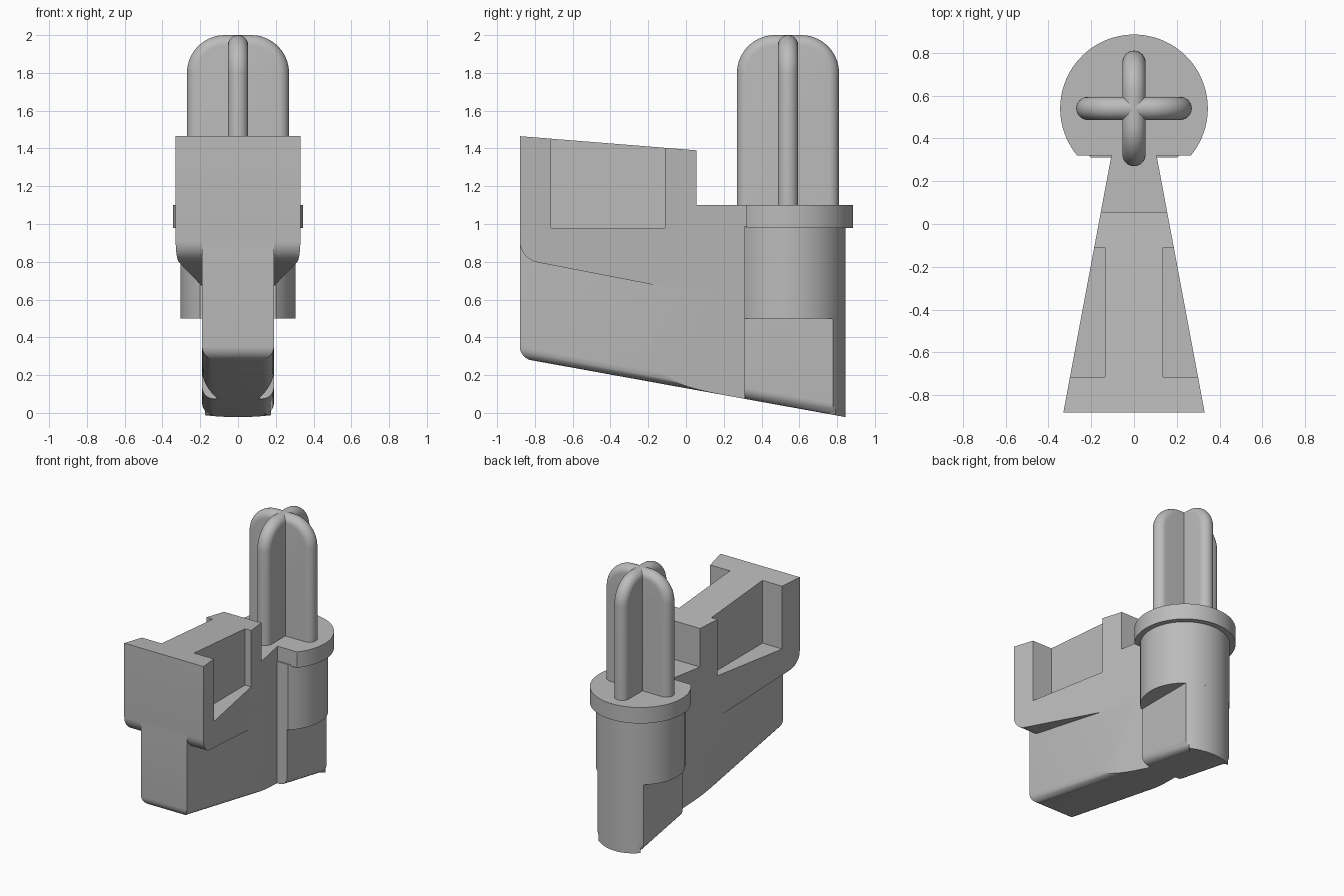
import bpy, bmesh
from math import sin, cos, pi, asin, sqrt, radians

cube = bpy.data.objects.get("Cube")
if cube:
    bpy.data.objects.remove(cube, do_unlink=True)

grey = bpy.data.materials.new("plain grey")
grey.use_nodes = True
grey.diffuse_color = (0.5, 0.5, 0.5, 1)
grey.node_tree.nodes["Principled BSDF"].inputs["Base Color"].default_value = (0.5, 0.5, 0.5, 1)

FRONT, AXIS_Y, KEEL = -0.88, 0.54, 0.19


def half_width(y):
    return 0.33 - 0.187 * (y - FRONT)


def underside(y):
    return 0.29 - 0.181 * (y - FRONT)


def finish(name, bm):
    bmesh.ops.recalc_face_normals(bm, faces=bm.faces)
    mesh = bpy.data.meshes.new(name)
    bm.to_mesh(mesh)
    bm.free()
    mesh.materials.append(grey)
    obj = bpy.data.objects.new(name, mesh)
    bpy.context.collection.objects.link(obj)
    return obj


def loft(name, rings, bevel_bottom=0):
    """Join equal rings of points and cap both ends."""
    bm = bmesh.new()
    loops = [[bm.verts.new(p) for p in ring] for ring in rings]
    n = len(loops[0])
    for a, b in zip(loops, loops[1:]):
        for i in range(n):
            j = (i + 1) % n
            bm.faces.new((a[i], a[j], b[j], b[i]))
    bottom = bm.faces.new(loops[0])
    bm.faces.new(loops[-1])
    if bevel_bottom:
        bmesh.ops.bevel(bm, geom=list(bottom.edges), offset=bevel_bottom,
                        segments=6, profile=0.5, affect='EDGES', clamp_overlap=False)
    return finish(name, bm)


def prism(name, plan, z0, z1):
    return loft(name, [[(x, y, z) for x, y in plan] for z in (z0, z1)])


def box(name, x0, x1, y0, y1, z0, z1):
    return prism(name, [(x0, y0), (x1, y0), (x1, y1), (x0, y1)], z0, z1)


def boolean(obj, cutter, operation):
    mod = obj.modifiers.new("cut", 'BOOLEAN')
    mod.object, mod.operation, mod.solver = cutter, operation, 'EXACT'
    bpy.context.view_layer.objects.active = obj
    bpy.ops.object.modifier_apply(modifier=mod.name)
    bpy.data.objects.remove(cutter, do_unlink=True)


def smooth(obj):
    bpy.ops.object.select_all(action='DESELECT')
    obj.select_set(True)
    bpy.context.view_layer.objects.active = obj
    bpy.ops.object.shade_smooth_by_angle(angle=radians(30))


def arc(radius, start, end, steps, cx=0, cy=AXIS_Y):
    angles = [start + (end - start) * i / steps for i in range(steps + 1)]
    return [(cx + radius * cos(a), cy + radius * sin(a)) for a in angles]


def cut_disc(radius, chord_y):
    """Circle plan with its front sliced flat."""
    a = asin((chord_y - AXIS_Y) / radius)
    return arc(radius, a, pi - a, 64)


# Tapered upper block, with rounded lower front corner
profile = [(FRONT, 1.465), (0.055, 1.39), (0.055, 1.10), (0.35, 1.10), (0.35, 0.67), (-0.13, 0.67)]
profile += [(FRONT + 0.115 * (1 - sin(t)), 0.91 - 0.115 * cos(t))
            for t in [radians(10 + 10 * i) for i in range(9)]]
body = loft("tapered_body", [[(s * half_width(y), y, z) for y, z in profile] for s in (-1, 1)])

# Open pockets on both flanks
for side in (-1, 1):
    x0, x1 = sorted((side * 0.135, side))
    boolean(body, box("pocket_cutter", x0, x1, -0.715, -0.11, 0.98, 2), 'DIFFERENCE')
smooth(body)

# Narrow keel with a sloping, rounded underside and a curved back
RADIUS = 0.305
a = asin(sqrt(RADIUS ** 2 - KEEL ** 2) / RADIUS)
plan = [(-KEEL, FRONT), (KEEL, FRONT)] + arc(RADIUS, a, pi - a, 20)
keel = loft("keel", [[(x, y, underside(y)) for x, y in plan],
                     [(x, y, 0.95) for x, y in plan]], bevel_bottom=0.06)
outline = [(half_width(-1), -1), (half_width(0.31), 0.31), (0.5, 0.31), (0.5, 1)]
outline += [(-x, y) for x, y in reversed(outline)]
boolean(keel, prism("taper_cutter", outline, -1, 2), 'INTERSECT')
smooth(keel)

# Round column and its flange
smooth(prism("column", cut_disc(RADIUS, 0.31), 0.50, 0.99))
smooth(prism("flange", cut_disc(0.345, 0.32), 0.98, 1.10))


# Crossed fins with fully rounded rims
def fin(name, along_x):
    rings, r = [], 0.054
    for k in range(-8, 9):
        t = k * pi / 16
        inset, depth = r * (1 - cos(t)), r * sin(t)
        w, c = 0.27 - inset, 0.20 - inset
        edge = [(w, 1.09)] + arc(c, 0, pi / 2, 14, w - c, 1.80)
        edge += [(-u, z) for u, z in reversed(edge)]
        rings.append([(u, AXIS_Y + depth, z) if along_x else (depth, AXIS_Y + u, z)
                      for u, z in edge])
    smooth(loft(name, rings))


fin("cross_fin_wide", True)
fin("cross_fin_deep", False)
